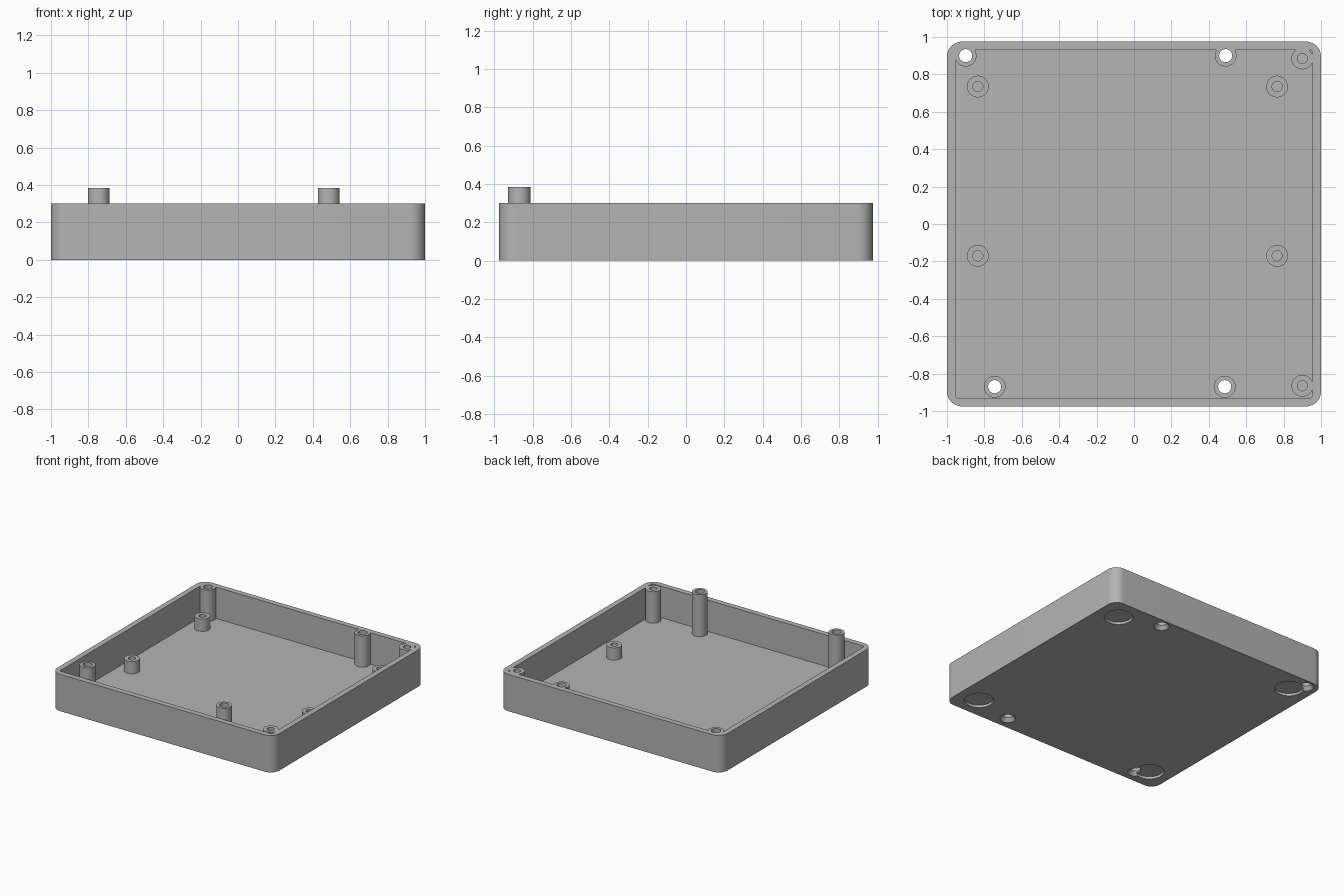
import bpy, bmesh, math
from mathutils import Matrix, Vector

if "Cube" in bpy.data.objects:
    bpy.data.objects.remove(bpy.data.objects["Cube"], do_unlink=True)

# One plain grey plastic
grey = bpy.data.materials.new("grey plastic")
grey.use_nodes = True
colour = (0.46, 0.46, 0.46, 1)
grey.diffuse_color = colour
grey.node_tree.nodes["Principled BSDF"].inputs["Base Color"].default_value = colour

HEIGHT, WALL, FLOOR = 0.3, 0.045, 0.045
BOSS, THROUGH, PILOT = 0.058, 0.035, 0.027


def finish_mesh(name, bm):
    bmesh.ops.recalc_face_normals(bm, faces=bm.faces)
    mesh = bpy.data.meshes.new(name)
    bm.to_mesh(mesh)
    bm.free()
    mesh.materials.append(grey)
    obj = bpy.data.objects.new(name, mesh)
    bpy.context.collection.objects.link(obj)
    return obj


def rounded_block(name, centre, width, depth, radius, z0, z1, turn=None, steps=12):
    """Rounded rectangle in x and y, extruded from z0 to z1."""
    bm = bmesh.new()
    ring = []
    for quarter, (sx, sy) in enumerate([(1, 1), (-1, 1), (-1, -1), (1, -1)]):
        cx = centre[0] + sx * (width / 2 - radius)
        cy = centre[1] + sy * (depth / 2 - radius)
        for i in range(steps + 1):
            a = math.pi / 2 * (quarter + i / steps)
            ring.append(bm.verts.new((cx + radius * math.cos(a), cy + radius * math.sin(a), z0)))
    base = bm.faces.new(ring)
    top = bmesh.ops.extrude_face_region(bm, geom=[base])["geom"]
    bmesh.ops.translate(bm, vec=(0, 0, z1 - z0),
                        verts=[v for v in top if isinstance(v, bmesh.types.BMVert)])
    bmesh.ops.remove_doubles(bm, verts=bm.verts, dist=1e-5)
    if turn:
        bm.transform(turn)
    return finish_mesh(name, bm)


def cylinder(name, place, z0, z1, r0, r1=None):
    bm = bmesh.new()
    at = Matrix.Translation(Vector((place[0], place[1], (z0 + z1) / 2)))
    bmesh.ops.create_cone(bm, cap_ends=True, segments=48, radius1=r0,
                          radius2=r0 if r1 is None else r1, depth=z1 - z0, matrix=at)
    return finish_mesh(name, bm)


def cut(target, cutter):
    mod = target.modifiers.new("cut", "BOOLEAN")
    mod.operation, mod.solver, mod.object = "DIFFERENCE", "EXACT", cutter
    bpy.context.view_layer.objects.active = target
    bpy.ops.object.modifier_apply(modifier=mod.name)
    bpy.data.objects.remove(cutter, do_unlink=True)


def smooth(obj):
    bpy.ops.object.select_all(action="DESELECT")
    obj.select_set(True)
    bpy.context.view_layer.objects.active = obj
    bpy.ops.object.shade_smooth_by_angle(angle=math.radians(30))


rim_screws = [(-0.9, 0.9), (0.49, 0.9)]
rim_pilots = [(0.9, 0.885), (0.9, -0.865)]
tall_screws = [(-0.745, -0.87), (0.485, -0.87)]
short_pilots = [(x, y) for x in (-0.835, 0.765) for y in (0.735, -0.17)]

# Tray with bosses left standing where the cavity is pierced
tray = rounded_block("tray", (0, 0), 2, 1.95, 0.08, 0, HEIGHT)
cavity = rounded_block("cavity", (0, 0), 2 - 2 * WALL, 1.95 - 2 * WALL, 0.015, FLOOR, 0.5)
for place in rim_screws + rim_pilots:
    cut(cavity, cylinder("boss_space", place, -0.1, 0.7, BOSS))
cut(tray, cavity)

# Blind holes in the rim bosses
for place in rim_pilots:
    cut(tray, cylinder("pilot_hole", place, 0.08, 0.5, PILOT))

# Round foot recesses underneath
for x in (-0.82, 0.82):
    for y in (-0.8, 0.8):
        cut(tray, cylinder("foot_recess", (x, y), -0.1, 0.02, 0.106))

# Countersunk screw holes through the floor
for place in rim_screws + tall_screws:
    cut(tray, cylinder("screw_hole", place, -0.1, 0.6, THROUGH))
    cut(tray, cylinder("countersink", place, -0.01, 0.03, 0.066, THROUGH - 0.001))

# Two cable slots in the side wall
side = Matrix.Rotation(-math.pi / 2, 4, "Y")
for y in (-0.01, 0.295):
    cut(tray, rounded_block("cable_slot", (0.2, y), 0.16, 0.245, 0.0799, 0.9, 1.1, side))
smooth(tray)

# Tall hollow standoffs along the front
for i, place in enumerate(tall_screws):
    post = cylinder(f"tall_standoff_{i + 1}", place, 0.035, 0.385, BOSS)
    cut(post, cylinder("screw_hole", place, -0.1, 0.6, THROUGH))
    smooth(post)

# Short board standoffs on the floor
for i, place in enumerate(short_pilots):
    post = cylinder(f"short_standoff_{i + 1}", place, 0.035, 0.145, BOSS)
    cut(post, cylinder("pilot_hole", place, 0.05, 0.5, PILOT))
    smooth(post)
